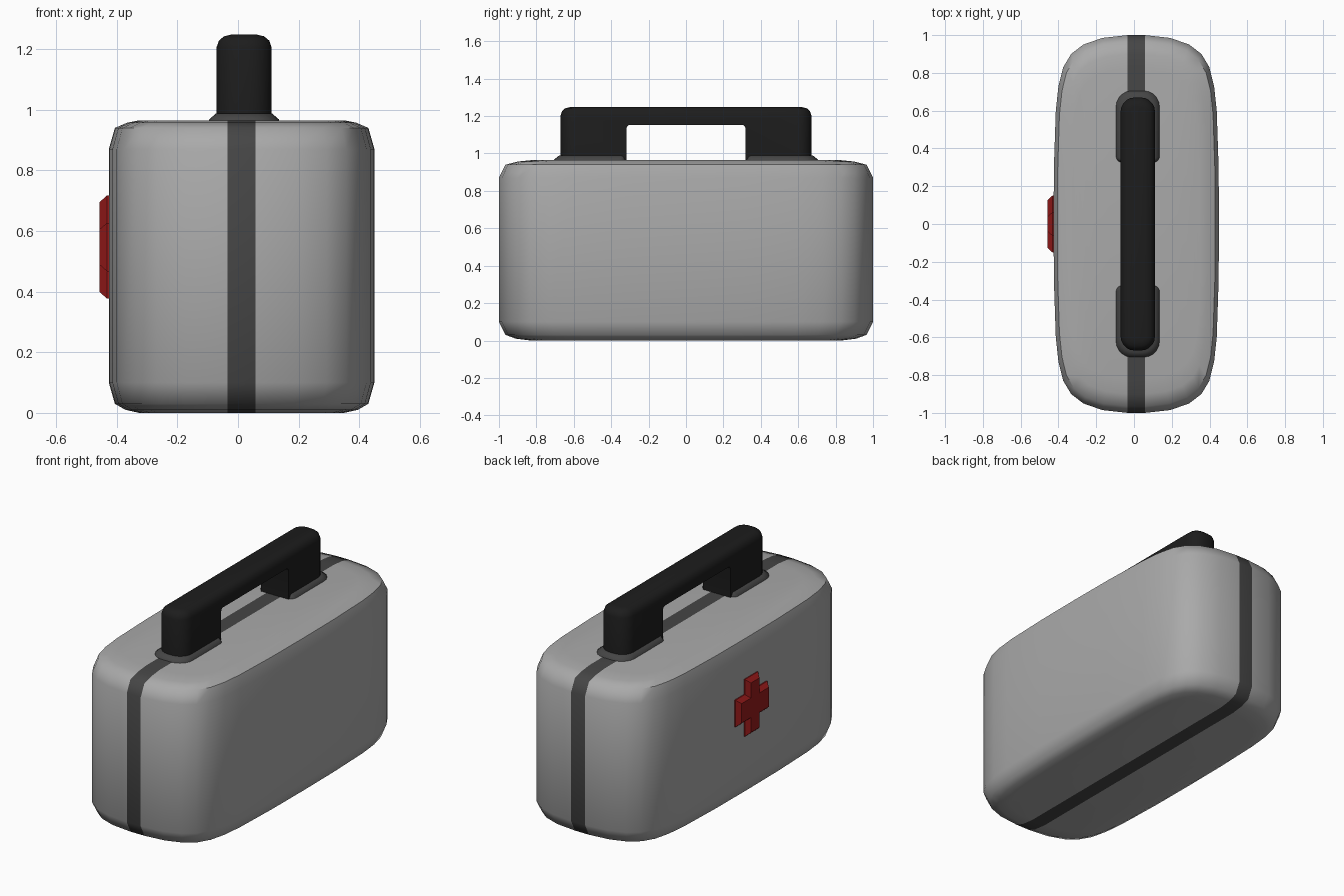
import bpy, bmesh, math

if "Cube" in bpy.data.objects:
    bpy.data.objects.remove(bpy.data.objects["Cube"])

def material(name, r, g, b):
    m = bpy.data.materials.new(name)
    m.diffuse_color = (r, g, b, 1)
    m.use_nodes = True
    m.node_tree.nodes["Principled BSDF"].inputs["Base Color"].default_value = m.diffuse_color
    return m

dark = material("dark_trim", 0.06, 0.06, 0.06)
black = material("black_grip", 0.012, 0.012, 0.012)
red = material("red", 0.3, 0.01, 0.01)
body_grey = material("body_grey", 0.4, 0.4, 0.4)

def finish(bm, name, mats, angle=35):
    bmesh.ops.recalc_face_normals(bm, faces=bm.faces)
    me = bpy.data.meshes.new(name)
    bm.to_mesh(me)
    bm.free()
    ob = bpy.data.objects.new(name, me)
    bpy.context.collection.objects.link(ob)
    for m in mats:
        me.materials.append(m)
    bpy.ops.object.select_all(action='DESELECT')
    ob.select_set(True)
    bpy.context.view_layer.objects.active = ob
    bpy.ops.object.shade_smooth_by_angle(angle=math.radians(angle))
    return ob

def loft(rings, cap=True):
    """Skin between rings of equal point count."""
    bm = bmesh.new()
    vs = [[bm.verts.new(p) for p in r] for r in rings]
    n = len(vs[0])
    for a, b in zip(vs, vs[1:]):
        for i in range(n):
            j = (i + 1) % n
            bm.faces.new((a[i], a[j], b[j], b[i]))
    if cap:
        bm.faces.new(vs[0])
        bm.faces.new(vs[-1])
    return bm, vs

# Case body: bowed rounded outline stacked through chamfered levels
CX, SH = 0.012, 0.046          # body centre, half width of the seam band
quarter = [(0.438, 0.0), (0.436, 0.3), (0.426, 0.6), (0.412, 0.73), (0.387, 0.83),
           (0.345, 0.9), (0.28, 0.95), (0.18, 0.985), (SH, 1.0)]
half = quarter + [(-x, y) for x, y in reversed(quarter)]       # +x round to -x, y >= 0
outline = half + [(x, -y) for x, y in reversed(half[1:-1])]

def body_ring(z, dx, dy):
    pts = []
    for x, y in outline:
        k = (0.438 - SH - dx) / (0.438 - SH)
        nx = math.copysign(SH + (abs(x) - SH) * k, x)
        pts.append((CX + nx, y * (1 - dy), z))
    return pts

levels = [(0, 0.10, 0.17), (0.01, 0.055, 0.09), (0.03, 0.02, 0.035), (0.10, 0, 0),
          (0.87, 0, 0), (0.94, 0.02, 0.035), (0.957, 0.06, 0.1), (0.965, 0.10, 0.18)]
bm, vs = loft([body_ring(*l) for l in levels], cap=False)
N, H = len(outline), len(half)
for ring in (vs[0], vs[-1]):
    for i in range(H - 1):
        quad = [ring[i], ring[i + 1], ring[(N - i - 1) % N], ring[(N - i) % N]]
        bm.faces.new(list(dict.fromkeys(quad)))
# Seam band running around the middle
for f in bm.faces:
    if all(abs(v.co.x - CX) < SH + 0.001 for v in f.verts):
        f.material_index = 1
finish(bm, "case_body", [body_grey, dark], 50)

def rounded_rect(cx, cy, hx, hy, r_in, r_out, z, seg=5):
    """Plan outline; r_out rounds the +y end, r_in the -y end."""
    pts = []
    for sx, sy, a0 in ((1, 1, 0), (-1, 1, 90), (-1, -1, 180), (1, -1, 270)):
        r = r_out if sy > 0 else r_in
        for k in range(seg + 1):
            a = math.radians(a0 + 90 * k / seg)
            pts.append((cx + sx * (hx - r) + r * math.cos(a),
                        cy + sy * (hy - r) + r * math.sin(a), z))
    return pts

# Handle: rounded block with a domed top, opening cut out underneath
HX = 0.02
prof = [(0.94, 0), (1.205, 0), (1.228, 0.008), (1.242, 0.025), (1.248, 0.05)]
bm, _ = loft([rounded_rect(HX, 0, 0.091 - d, 0.67 - d, 0.075 - d, 0.075 - d, z) for z, d in prof])
handle = finish(bm, "carry_handle", [black])

bm = bmesh.new()
bmesh.ops.create_cube(bm, size=1)
for v in bm.verts:
    v.co = (v.co.x, v.co.y * 0.635, 0.85 + (v.co.z + 0.5) * 0.303)
top = [e for e in bm.edges if all(v.co.z > 1.1 for v in e.verts)
       and abs(e.verts[0].co.y - e.verts[1].co.y) < 0.01]
bmesh.ops.bevel(bm, geom=top, offset=0.018, segments=3, profile=0.5, affect='EDGES')
cutter = finish(bm, "opening_cutter", [black])
cut = handle.modifiers.new("opening", 'BOOLEAN')
cut.operation, cut.object, cut.solver = 'DIFFERENCE', cutter, 'EXACT'
bpy.context.view_layer.objects.active = handle
bpy.ops.object.modifier_apply(modifier="opening")
bpy.data.objects.remove(cutter)
bpy.ops.object.select_all(action='DESELECT')
handle.select_set(True)
bpy.ops.object.shade_smooth_by_angle(angle=math.radians(35))

# Sloped collars at the feet of the handle
for side, label in ((1, "rear"), (-1, "front")):
    rings = [rounded_rect(HX, 0.515, 0.117, 0.192, 0.035, 0.085, 0.95),
             rounded_rect(HX, 0.515, 0.115, 0.19, 0.035, 0.085, 0.968),
             rounded_rect(HX, 0.505, 0.092, 0.175, 0.02, 0.075, 0.988)]
    bm, _ = loft([[(x, y * side, z) for x, y, z in r] for r in rings])
    finish(bm, label + "_handle_collar", [dark], 50)

# Bevelled red cross on the -x side
def cross_ring(x, d):
    ly, lz, wy, wz = 0.15 - d, 0.17 - d, 0.062 - d, 0.08 - d
    q = [(ly, -wz), (ly, wz), (wy, wz), (wy, lz), (-wy, lz), (-wy, wz),
         (-ly, wz), (-ly, -wz), (-wy, -wz), (-wy, -lz), (wy, -lz), (wy, -wz)]
    return [(x, y, 0.547 + z) for y, z in q]

bm, _ = loft([cross_ring(-0.40, 0), cross_ring(-0.432, 0), cross_ring(-0.457, 0.022)])
finish(bm, "red_cross", [red], 20)
